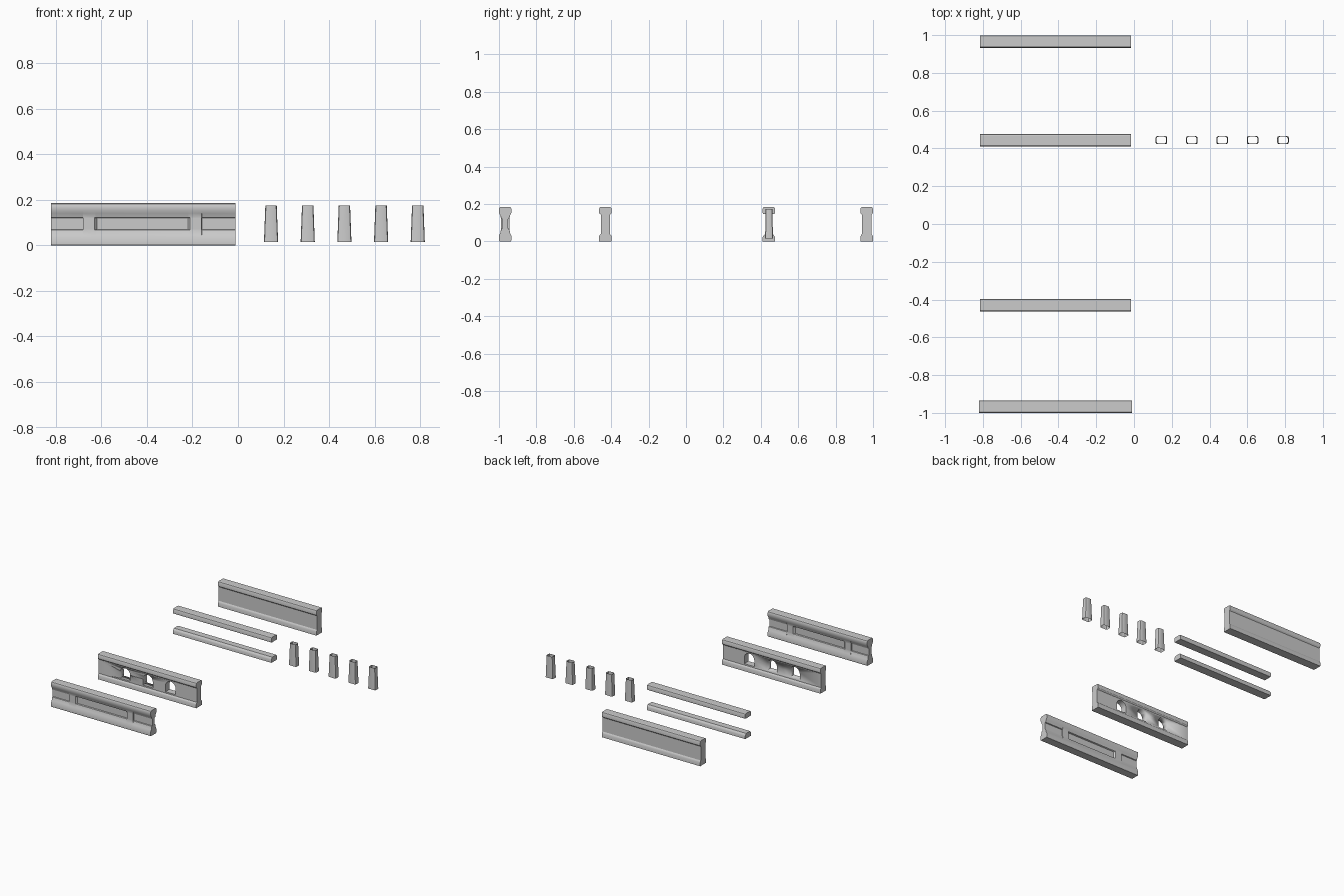
import bpy, bmesh, math

if "Cube" in bpy.data.objects:
    bpy.data.objects.remove(bpy.data.objects["Cube"])

X0, X1, H = -0.815, -0.015, 0.185


def finish(name, bm, angle=30):
    bmesh.ops.recalc_face_normals(bm, faces=bm.faces)
    me = bpy.data.meshes.new(name)
    bm.to_mesh(me)
    bm.free()
    ob = bpy.data.objects.new(name, me)
    bpy.context.collection.objects.link(ob)
    bpy.ops.object.select_all(action='DESELECT')
    ob.select_set(True)
    bpy.context.view_layer.objects.active = ob
    bpy.ops.object.shade_smooth_by_angle(angle=math.radians(angle))
    return ob


def loft(name, rings, caps=True):
    """Skin a list of equal-length closed rings of points."""
    bm = bmesh.new()
    loops = [[bm.verts.new(p) for p in r] for r in rings]
    n = len(loops[0])
    for a, b in zip(loops, loops[1:]):
        for i in range(n):
            j = (i + 1) % n
            bm.faces.new((a[i], a[j], b[j], b[i]))
    if caps:
        bm.faces.new(loops[0])
        bm.faces.new(loops[-1])
    return finish(name, bm)


def ring(x, yc, half):
    """Mirror a half profile of (half width, z) around y = yc."""
    return ([(x, yc + w, z) for w, z in half] +
            [(x, yc - w, z) for w, z in reversed(half)])


def beam(name, yc, half, x0=X0, x1=X1):
    return loft(name, [ring(x0, yc, half), ring(x1, yc, half)])


def panel_profile(web):
    return [(0.033, 0), (0.033, 0.028), (0.030, 0.034), (web, 0.040),
            (web, 0.143), (0.030, 0.148), (0.033, 0.153), (0.033, 0.175),
            (0.030, 0.182), (0.025, H)]


# Solid parapet at the back
beam("solid_parapet", 0.966, panel_profile(0.026))

# Parapet with three arched openings
pierced = beam("arched_parapet", -0.431, panel_profile(0.024))
for xc in (-0.6, -0.415, -0.23):
    r, zb, zc = 0.041, 0.05, 0.094
    arch = [(xc - r, zb), (xc + r, zb)] + [
        (xc + r * math.cos(math.pi * k / 10), zc + r * math.sin(math.pi * k / 10))
        for k in range(11)]
    cutter = loft("arch_cutter", [[(x, y, z) for x, z in arch] for y in (-0.5, -0.36)])
    cutter.hide_render = True
    mod = pierced.modifiers.new("arch", 'BOOLEAN')
    mod.operation, mod.solver, mod.object = 'DIFFERENCE', 'EXACT', cutter
    bpy.context.view_layer.objects.active = pierced
    bpy.ops.object.modifier_apply(modifier="arch")
    bpy.data.objects.remove(cutter)

# Grooved parapet at the front: thin web with two thicker blocks
def grooved(w):
    return [(0.030, 0), (0.033, 0.005), (0.033, 0.032), (0.026, 0.045),
            (max(w, 0.020), 0.068), (w, 0.070), (w, 0.120),
            (max(w, 0.020), 0.123), (0.026, 0.140), (0.033, 0.153),
            (0.033, 0.175), (0.030, 0.182), (0.025, H)]

stations = [(-0.82, 0.014), (-0.681, 0.014), (-0.68, 0.022), (-0.63, 0.022),
            (-0.62, 0.010), (-0.22, 0.010), (-0.21, 0.022), (-0.16, 0.022),
            (-0.159, 0.014), (-0.01, 0.014)]
loft("grooved_parapet", [ring(x, -0.967, grooved(w)) for x, w in stations])

# Loose rails of the balustrade
beam("bottom_rail", 0.443, [(0.033, 0), (0.033, 0.023), (0.030, 0.029),
                            (0.023, 0.038)])
beam("top_rail", 0.443, [(0.030, 0.148), (0.033, 0.153), (0.033, 0.175),
                         (0.030, 0.182), (0.025, H)])

# Five tapered, open-ended balusters
def baluster_ring(xc, hx, hy, z, c=0.009):
    pts = [(hx, hy - c), (hx - c * 0.3, hy - c * 0.3), (hx - c, hy)]
    pts += [(-x, y) for x, y in reversed(pts)]
    pts += [(-x, -y) for x, y in pts]
    return [(xc + x, 0.444 + y, z) for x, y in pts]

for i in range(5):
    xc = 0.145 + i * 0.161
    loft("baluster_%d" % (i + 1),
         [baluster_ring(xc, 0.031, 0.021, 0.015),
          baluster_ring(xc, 0.025, 0.018, 0.175)], caps=False)
